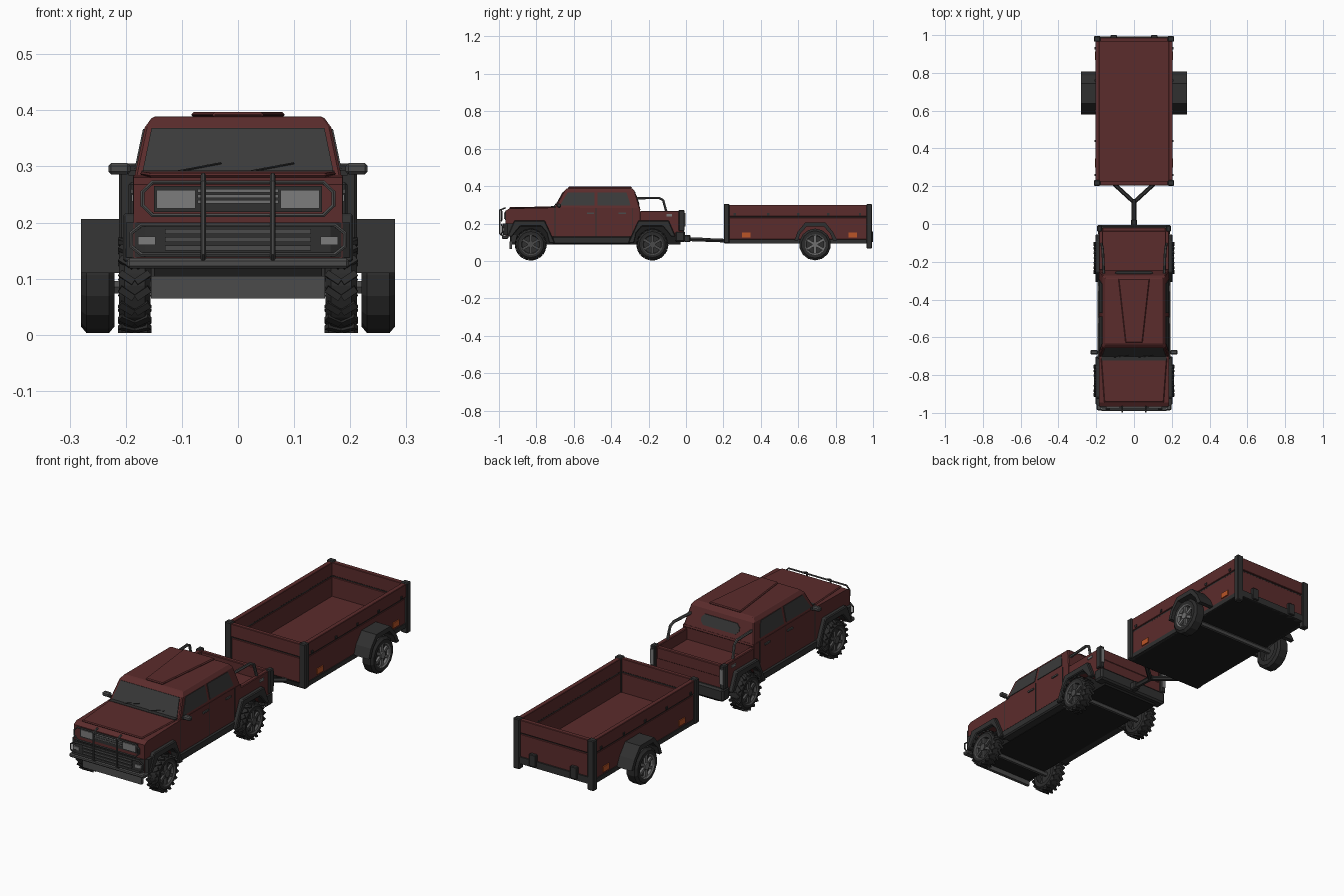
import bpy, bmesh, math
from mathutils import Matrix, Vector

if "Cube" in bpy.data.objects:
    bpy.data.objects.remove(bpy.data.objects["Cube"], do_unlink=True)


def material(name, r, g, b):
    m = bpy.data.materials.new(name)
    m.use_nodes = True
    m.diffuse_color = (r, g, b, 1)
    m.node_tree.nodes["Principled BSDF"].inputs["Base Color"].default_value = (r, g, b, 1)
    return m


RED = material("dark red paint", 0.105, 0.025, 0.025)
TRIM = material("black plastic", 0.03, 0.03, 0.03)
RUBBER = material("tyre rubber", 0.024, 0.024, 0.024)
STEEL = material("grey steel", 0.07, 0.07, 0.07)
ALLOY = material("light alloy", 0.16, 0.16, 0.16)
GLASS = material("tinted glass", 0.042, 0.042, 0.042)
LAMP = material("lamp glass", 0.2, 0.2, 0.2)
ORANGE = material("orange reflector", 0.5, 0.09, 0.02)
UNDER = material("underside black", 0.012, 0.012, 0.012)


def finish(name, bm, mats, mirror=False, bevel=0, smooth=False):
    bmesh.ops.recalc_face_normals(bm, faces=bm.faces)
    me = bpy.data.meshes.new(name)
    bm.to_mesh(me)
    bm.free()
    for m in mats:
        me.materials.append(m)
    ob = bpy.data.objects.new(name, me)
    bpy.context.collection.objects.link(ob)
    if bevel:
        b = ob.modifiers.new("Bevel", "BEVEL")
        b.width, b.segments = bevel, 1
    if mirror:
        ob.modifiers.new("Mirror", "MIRROR")
    if smooth:
        bpy.ops.object.select_all(action="DESELECT")
        ob.select_set(True)
        bpy.context.view_layer.objects.active = ob
        bpy.ops.object.shade_smooth_by_angle(angle=math.radians(35))
    return ob


def solid(name, pts, offset, mat, mirror=False, bevel=0):
    """Flat outline pushed along an offset into a closed solid."""
    bm = bmesh.new()
    f = bm.faces.new([bm.verts.new(p) for p in pts])
    ext = bmesh.ops.extrude_face_region(bm, geom=[f], use_keep_orig=True)
    new = [v for v in ext["geom"] if isinstance(v, bmesh.types.BMVert)]
    bmesh.ops.translate(bm, verts=new, vec=offset)
    return finish(name, bm, [mat], mirror, bevel)


def side(name, yz, x0, x1, mat, mirror=False, bevel=0):
    return solid(name, [(x0, y, z) for y, z in yz], (x1 - x0, 0, 0), mat, mirror, bevel)


def box(name, x0, x1, y0, y1, z0, z1, mat, mirror=False, bevel=0):
    return side(name, [(y0, z0), (y1, z0), (y1, z1), (y0, z1)], x0, x1, mat, mirror, bevel)


def tube(name, pts, r, mat, cyclic=False, mirror=False):
    cu = bpy.data.curves.new(name, "CURVE")
    cu.dimensions, cu.bevel_depth, cu.bevel_resolution = "3D", r, 1
    sp = cu.splines.new("POLY")
    sp.points.add(len(pts) - 1)
    for p, co in zip(sp.points, pts):
        p.co = (*co, 1)
    sp.use_cyclic_u, cu.use_fill_caps = cyclic, True
    tmp = bpy.data.objects.new(name + " path", cu)
    bm = bmesh.new()
    bm.from_mesh(tmp.to_mesh())
    bpy.data.objects.remove(tmp)
    bpy.data.curves.remove(cu)
    return finish(name, bm, [mat], mirror, smooth=True)


def wheel(name, x, y, w, rim, segs, lugs):
    """Tyre and rim lathed about x, with spokes and chevron tread blocks."""
    c = Vector((x, y, 0.088))
    r = 0.081 if lugs else 0.085
    h = w / 2
    profile = [(-h, 0.05), (-h, r - 0.012), (-h + 0.01, r), (h - 0.01, r), (h, r - 0.012),
               (h, 0.056), (h - 0.004, 0.05), (h - 0.018, 0.046)]
    for part, prof, mat in (("tyre", profile[:6], RUBBER), ("rim", profile[5:], rim)):
        bm = bmesh.new()
        vs = [bm.verts.new(c + Vector((a, 0, b))) for a, b in prof]
        es = [bm.edges.new(p) for p in zip(vs, vs[1:])]
        bmesh.ops.spin(bm, geom=vs + es, cent=c, axis=(1, 0, 0), angle=math.tau, steps=segs)
        bmesh.ops.remove_doubles(bm, verts=bm.verts, dist=0.0002)
        if part == "tyre":
            for i in range(lugs):
                for s in (-1, 1):
                    m = (Matrix.Translation(c) @ Matrix.Rotation(math.tau * i / lugs, 4, "X")
                         @ Matrix.Translation((s * w * 0.25, 0, r))
                         @ Matrix.Rotation(s * 0.6, 4, "Z") @ Matrix.Diagonal((w * 0.52, 0.012, 0.008, 1)))
                    bmesh.ops.create_cube(bm, size=1, matrix=m)
        finish(name + "_" + part, bm, [mat], True)
    # hub, dark backing and spokes
    for part, rad, depth, at, mat in (("back", 0.05, 0.01, h - 0.02, TRIM), ("hub", 0.017, 0.016, h - 0.008, rim)):
        bm = bmesh.new()
        m = Matrix.Translation(c + Vector((at, 0, 0))) @ Matrix.Rotation(math.pi / 2, 4, "Y")
        bmesh.ops.create_cone(bm, cap_ends=True, segments=16, radius1=rad, radius2=rad, depth=depth, matrix=m)
        finish(name + "_" + part, bm, [mat], True)
    bm = bmesh.new()
    for i in range(6):
        m = (Matrix.Translation(c) @ Matrix.Rotation(math.tau * i / 6, 4, "X")
             @ Matrix.Translation((h - 0.01, 0, 0.03)) @ Matrix.Diagonal((0.01, 0.014, 0.04, 1)))
        bmesh.ops.create_cube(bm, size=1, matrix=m)
    finish(name + "_spokes", bm, [rim], True)


FRONT, REAR, TRAIL = -0.83, -0.18, 0.69
ARCH = [(-0.1, 0.13), (-0.085, 0.15), (-0.055, 0.185), (0.055, 0.185), (0.085, 0.15), (0.1, 0.13)]

# truck lower body with wheel arches
arches = [(c + y, z) for c in (FRONT, REAR) for y, z in ARCH]
side("truck_body", [(-0.965, 0.13)] + arches + [(-0.02, 0.13), (-0.02, 0.215), (-0.245, 0.215), (-0.245, 0.283),
     (-0.71, 0.285), (-0.945, 0.28), (-0.965, 0.268)], -0.186, 0.186, RED)
box("chassis", -0.15, 0.15, -0.94, -0.03, 0.088, 0.21, UNDER)
box("sill", 0.14, 0.192, -0.715, -0.295, 0.09, 0.13, TRIM, True, 0.006)
solid("hood_panel", [(-0.175, -0.71, 0.283), (0.175, -0.71, 0.283), (0.158, -0.945, 0.28), (-0.158, -0.945, 0.28)],
      (0, 0, 0.008), RED, bevel=0.004)

# cargo bed walls and hoops
box("bed_side", 0.165, 0.186, -0.245, -0.02, 0.21, 0.268, RED, True, 0.003)
box("tailgate", -0.166, 0.166, -0.04, -0.018, 0.21, 0.265, RED, bevel=0.003)
box("tail_post", 0.17, 0.195, -0.04, -0.008, 0.16, 0.272, TRIM, True, 0.004)
box("tail_lamp", 0.174, 0.191, -0.01, -0.004, 0.185, 0.255, LAMP, True)
box("side_marker", 0.184, 0.19, -0.105, -0.075, 0.238, 0.25, LAMP, True)
box("rear_bumper", -0.19, 0.19, -0.06, -0.005, 0.1, 0.16, TRIM, bevel=0.008)
tube("bed_hoop", [(0.16, -0.268, 0.335), (0.165, -0.145, 0.337), (0.168, -0.122, 0.325), (0.172, -0.105, 0.262)],
     0.007, STEEL, mirror=True)

# cab, stacked sections: height, half width, front, back
bm = bmesh.new()
rings = []
for z, x, y0, y1 in ((0.27, 0.186, -0.71, -0.242), (0.28, 0.185, -0.705, -0.245),
                     (0.37, 0.166, -0.655, -0.272), (0.389, 0.152, -0.635, -0.288)):
    rings.append([bm.verts.new(p) for p in ((-x, y0, z), (x, y0, z), (x, y1, z), (-x, y1, z))])
for a, b in zip(rings, rings[1:]):
    for i in range(4):
        j = (i + 1) % 4
        bm.faces.new((a[i], a[j], b[j], b[i]))
bm.faces.new(rings[0])
bm.faces.new(rings[-1])
finish("cab", bm, [RED], bevel=0.004)
solid("roof_panel", [(-0.045, -0.63, 0.387), (0.045, -0.63, 0.387), (0.083, -0.29, 0.387), (-0.083, -0.29, 0.387)],
      (0, 0, 0.01), RED, bevel=0.004)


# glazing plates laid on the sloping cab walls
def side_window(name, yz):
    solid(name, [(0.1835 - 0.211 * (z - 0.28), y, z) for y, z in yz], (0.004, 0, 0.001), GLASS, True)


side_window("front_door_window", [(-0.675, 0.295), (-0.632, 0.366), (-0.49, 0.366), (-0.49, 0.295)])
side_window("rear_door_window", [(-0.472, 0.295), (-0.472, 0.366), (-0.318, 0.364), (-0.296, 0.295)])


def screen_y(z):
    return -0.704 + 0.5556 * (z - 0.28)


solid("windscreen", [(x, screen_y(z), z) for x, z in ((-0.171, 0.286), (0.171, 0.286), (0.154, 0.368), (-0.154, 0.368))],
      (0, -0.004, 0.001), GLASS)
solid("rear_window", [(x, -0.247 - 0.3 * (z - 0.28), z) for x, z in
      ((-0.1, 0.318), (-0.085, 0.303), (0.085, 0.303), (0.1, 0.318), (0.1, 0.335), (0.085, 0.35), (-0.085, 0.35), (-0.1, 0.335))],
      (0, 0.005, 0), GLASS)
box("cowl", -0.172, 0.172, -0.722, -0.698, 0.284, 0.2925, TRIM)
for i, x in enumerate((-0.115, 0.015)):
    tube(f"wiper_{i}", [(x, screen_y(0.29) - 0.007, 0.29), (x + 0.085, screen_y(0.306) - 0.007, 0.306)], 0.002, TRIM)

# doors and mirrors
for i, y in enumerate((-0.7, -0.481, -0.288)):
    box(f"door_gap_{i}", 0.183, 0.187, y - 0.002, y + 0.002, 0.13, 0.282, TRIM, True)
for i, y in enumerate((-0.53, -0.36)):
    box(f"door_handle_{i}", 0.184, 0.192, y, y + 0.038, 0.252, 0.26, STEEL, True)
box("mirror", 0.192, 0.231, -0.69, -0.668, 0.286, 0.306, STEEL, True, 0.005)
box("mirror_arm", 0.176, 0.195, -0.683, -0.673, 0.284, 0.294, TRIM, True)

# wheel arch flares
for name, c, s in (("front", FRONT, 1), ("rear", REAR, -1)):
    outer = [(0.13, 0.095), (0.075, 0.216), (-0.088, 0.216), (-0.125, 0.13)]
    ring = [(c + s * y, z) for y, z in ARCH[:5] + [(0.098, 0.095)] + outer]
    side(name + "_flare", ring, 0.165, 0.205, TRIM, True, 0.004)

# nose: bumper, grille and lamps
solid("front_bumper", [(-0.2, -0.92, 0.138), (0.2, -0.92, 0.138), (0.2, -0.955, 0.138), (0.165, -0.978, 0.138),
      (-0.165, -0.978, 0.138), (-0.2, -0.955, 0.138)], (0, 0, 0.062), TRIM)
box("lower_bar", -0.198, 0.198, -0.985, -0.95, 0.118, 0.137, STEEL, bevel=0.005)
box("skid_plate", -0.155, 0.155, -0.945, -0.93, 0.065, 0.105, STEEL)
box("skid_backing", -0.155, 0.155, -0.93, -0.91, 0.1, 0.14, TRIM)
box("grille_panel", -0.15, 0.15, -0.969, -0.96, 0.219, 0.265, TRIM)
box("headlamp", 0.076, 0.145, -0.974, -0.96, 0.225, 0.258, LAMP, True)
box("fog_lamp", 0.147, 0.178, -0.982, -0.962, 0.16, 0.175, LAMP, True)
for i in range(3):
    box(f"upper_slat_{i}", -0.072, 0.072, -0.974, -0.96, 0.234 + i * 0.01, 0.24 + i * 0.01, ALLOY)
    box(f"lower_slat_{i}", -0.13, 0.13, -0.983, -0.97, 0.15 + i * 0.015, 0.159 + i * 0.015, STEEL)

# bull bar loops and uprights
for name, w, z0, z1 in (("upper", 0.17, 0.213, 0.272), ("lower", 0.19, 0.143, 0.196)):
    zm = (z0 + z1) / 2
    loop = [(-w + 0.018, z0), (w - 0.018, z0), (w, zm - 0.012), (w, zm + 0.012), (w - 0.018, z1),
            (-w + 0.018, z1), (-w, zm + 0.012), (-w, zm - 0.012)]
    tube(name + "_bull_loop", [(x, -0.988 + 0.1 * max(0, abs(x) - 0.14), z) for x, z in loop], 0.004, STEEL, True)
tube("bull_upright", [(0.062, -0.97, 0.128), (0.062, -0.995, 0.145), (0.062, -0.995, 0.272), (0.062, -0.965, 0.284)],
     0.005, STEEL, mirror=True)

# wheels and axles
wheel("front_wheel", 0.184, FRONT, 0.057, STEEL, 24, 18)
wheel("rear_wheel", 0.184, REAR, 0.057, STEEL, 24, 18)
wheel("trailer_wheel", 0.25, TRAIL, 0.06, ALLOY, 14, 0)
for name, y, w in (("front", FRONT, 0.17), ("rear", REAR, 0.17), ("trailer", TRAIL, 0.23)):
    tube(name + "_axle", [(-w, y, 0.085), (w, y, 0.085)], 0.013, STEEL)

# drawbar
tube("drawbar", [(0, -0.03, 0.118), (0, 0.13, 0.112)], 0.012, TRIM)
tube("drawbar_arm", [(0, 0.115, 0.112), (0.12, 0.225, 0.108)], 0.011, TRIM, mirror=True)
box("coupling", -0.016, 0.016, -0.01, 0.025, 0.1, 0.138, TRIM, bevel=0.005)

# trailer tub
box("trailer_base", -0.2, 0.2, 0.205, 0.985, 0.094, 0.114, UNDER)
box("trailer_floor", -0.195, 0.195, 0.21, 0.98, 0.114, 0.14, RED)
box("trailer_frame", 0.19, 0.205, 0.205, 0.985, 0.094, 0.115, TRIM, True)
for name, z0, z1, o in (("lower", 0.114, 0.232, 0), ("upper", 0.238, 0.3, 0.003)):
    box(name + "_side_board", 0.182, 0.202 + o, 0.21, 0.985, z0, z1, RED, True, 0.002)
    box(name + "_front_board", -0.19, 0.19, 0.208 - o, 0.226, z0, z1, RED, bevel=0.002)
    box(name + "_rear_board", -0.19, 0.19, 0.965, 0.985 + o, z0, z1, RED, bevel=0.002)
box("side_board_gap", 0.184, 0.2, 0.21, 0.98, 0.23, 0.24, TRIM, True)
for name, y in (("front", 0.217), ("rear", 0.975)):
    box(name + "_board_gap", -0.185, 0.185, y - 0.006, y + 0.006, 0.23, 0.24, TRIM)
box("front_post", 0.178, 0.212, 0.202, 0.232, 0.094, 0.305, TRIM, True, 0.004)
box("rear_post", 0.178, 0.212, 0.965, 0.995, 0.066, 0.305, TRIM, True, 0.004)
box("tailboard_rail", -0.18, 0.18, 0.97, 0.992, 0.094, 0.126, TRIM)
box("tailboard_hinge", 0.09, 0.125, 0.98, 1.0, 0.1, 0.158, TRIM, True, 0.003)
for i, y in enumerate((0.26, 0.44, 0.6, 0.76, 0.93)):
    box(f"board_latch_{i}", 0.2, 0.209, y - 0.006, y + 0.006, 0.244, 0.256, TRIM, True)
for i, y in enumerate((0.3, 0.868)):
    box(f"side_reflector_{i}", 0.2, 0.207, y, y + 0.046, 0.126, 0.152, ORANGE, True)

# trailer mudguards
guard = [(-0.11, 0.11), (-0.094, 0.155), (-0.052, 0.206), (0.054, 0.206), (0.096, 0.155), (0.118, 0.11),
         (0.096, 0.11), (0.08, 0.148), (0.046, 0.184), (-0.044, 0.184), (-0.078, 0.148), (-0.092, 0.11)]
side("mudguard", [(TRAIL + y, z) for y, z in guard], 0.202, 0.28, TRIM, True)
